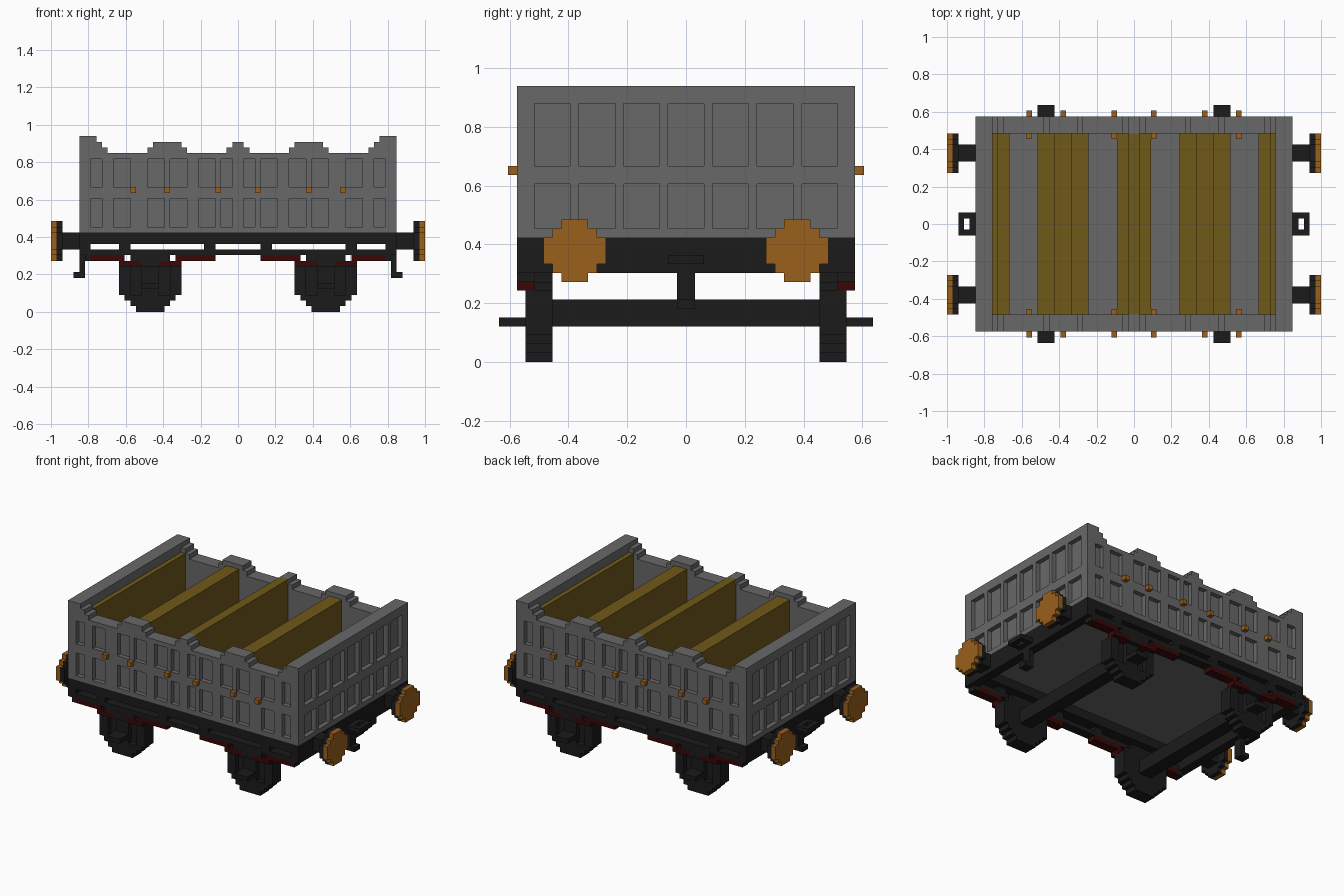
import bpy, bmesh
from mathutils import Matrix, Vector

if "Cube" in bpy.data.objects:
    bpy.data.objects.remove(bpy.data.objects["Cube"], do_unlink=True)

U = 2 / 66  # one block


def material(name, rgb):
    m = bpy.data.materials.new(name)
    m.use_nodes = True
    color = (*rgb, 1)
    m.diffuse_color = color
    m.node_tree.nodes["Principled BSDF"].inputs["Base Color"].default_value = color
    return m


GREY = material("body grey", (0.14, 0.14, 0.14))
WOOD = material("seat brown", (0.16, 0.1, 0.01))
BRASS = material("brass orange", (0.32, 0.117, 0.011))
BLACK = material("chassis black", (0.011, 0.011, 0.011))
RED = material("spring red", (0.042, 0.002, 0.002))


def blocks(name, mat, boxes, mirror=""):
    """One object from boxes (x0, x1, y0, y1, z0, z1) in block units."""
    bm = bmesh.new()
    for x0, x1, y0, y1, z0, z1 in boxes:
        size = Vector((x1 - x0, y1 - y0, z1 - z0)) * U
        mid = Vector((x0 + x1, y0 + y1, z0 + z1)) * U / 2
        bmesh.ops.create_cube(bm, size=1, matrix=Matrix.Translation(mid) @ Matrix.Diagonal((*size, 1)))
    me = bpy.data.meshes.new(name)
    bm.to_mesh(me)
    bm.free()
    me.materials.append(mat)
    ob = bpy.data.objects.new(name, me)
    bpy.context.collection.objects.link(ob)
    if mirror:
        mod = ob.modifiers.new("mirror", "MIRROR")
        mod.use_axis = ["x" in mirror, "y" in mirror, False]
        mod.use_mirror_merge = False
    return ob


def lattice(half, windows, rails):
    """Rectangles (a0, a1, z0, z1) left around two rows of recessed panels."""
    out, start = [], -half
    for a, b in windows:
        out.append((start, a, rails[0][0], rails[-1][1]))
        out += [(a, b, z0, z1) for z0, z1 in rails]
        start = b
    out.append((start, half, rails[0][0], rails[-1][1]))
    return out


def disc(half_widths, center, z0):
    """Rows (a0, a1, z0, z1) of a stepped round disc."""
    return [(center - h, center + h, z0 + i, z0 + i + 1) for i, h in enumerate(half_widths)]


# Side walls: core, raised panel framing and stepped top edge
right_half = [(1, 3), (4, 7), (9, 12), (13, 16), (19, 22), (24, 26)]
windows = [(-b, -a) for a, b in reversed(right_half)] + right_half
side = [(-27, 27, 16, 18, 14, 28)]
side += [(a, b, 18, 19, c, d) for a, b, c, d in lattice(28, windows, [(14, 15), (20, 22), (27, 28)])]
side += [(-2, 2, 16, 19, 28, 29), (-1, 1, 16, 19, 29, 30)]
for s in (-12.5, 12.5):
    side += [(s - 3.5, s + 3.5, 16, 19, 28, 29), (s - 2.5, s + 2.5, 16, 19, 29, 30)]
for s in (-1, 1):
    for x, z in ((23, 28), (24, 29)):
        a, b = sorted((s * x, s * 25))
        side.append((a, b, 16, 19, z, z + 1))
blocks("side_walls", GREY, side, "y")

# End walls
end_windows = [(c - 2, c + 2) for c in range(-15, 16, 5)]
end = [(25, 27, -16, 16, 14, 28), (25, 27, -19, 19, 28, 31)]
end += [(27, 28, a, b, c, d) for a, b, c, d in lattice(19, end_windows, [(14, 15), (20, 22), (29, 31)])]
blocks("end_walls", GREY, end, "x")

# Floor, seats and seat backs
blocks("floor", GREY, [(-26, 26, -17, 17, 14, 15)])
blocks("seat_backs", WOOD, [(24, 25, -16, 16, 15, 29), (11, 14, -16, 16, 15, 29), (0, 1, -16, 16, 15, 30)], "x")
blocks("seats", WOOD, [(22, 24, -16, 16, 15, 20), (8, 11, -16, 16, 15, 20),
                       (14, 17, -16, 16, 15, 20), (1, 3, -16, 16, 15, 20)], "x")

# Door knobs, through the wall
blocks("door_knobs", BRASS, [(x, x + 1, y, y + 1, 21, 22) for x in (3, 12, 18) for y in (15, 19)], "xy")

# Chassis frame with side rails, struts and lower rail
blocks("chassis_frame", BLACK, [
    (-28, 28, 16, 19, 12, 14), (-27, 27, 17, 19, 10, 11)]
    + [(x, x + 2, 17, 19, 11, 12) for x in (-21, -6, 4, 19)], "y")
blocks("headstocks", BLACK, [(26, 28, -19, 19, 10, 14)], "x")

# Leaf springs with their clasps and hangers
blocks("leaf_springs", RED, [(20, 26, 17, 19, 9, 10), (4, 11, 17, 19, 9, 10),
                             (10, 14, 17, 19, 8, 9), (17, 21, 17, 19, 8, 9)], "xy")
blocks("spring_hangers", BLACK, [(26, 27, 17, 19, 9, 10), (12, 19, 15, 19, 9, 10), (14, 17, 17, 19, 8, 9)], "xy")

# Wheels: disc, raised rim and hub column
wheel = disc([2.5, 3.5, 4.5] + [5.5] * 5 + [4.5], 15.5, 0)
parts = [(a, b, 15, 17, c, d) for a, b, c, d in wheel]
for a, b, c, d in wheel:
    if 2 < c < 8:
        parts += [(a, a + 2, 17, 18, c, d), (b - 2, b, 17, 18, c, d), (14, 17, 17, 18, c, d)]
    else:
        parts.append((a, b, 17, 18, c, d))
blocks("wheels", BLACK, parts, "xy")

# Axles and axle boxes
blocks("axles", BLACK, [(14, 17, -15, 15, 4, 7)], "x")
blocks("axle_boxes", BLACK, [(14, 17, 18, 21, 4, 5)], "xy")

# Buffers
head = disc([1.5, 2.5, 3.5, 3.5, 3.5, 2.5, 1.5], 12.5, 9)
blocks("buffer_shafts", BLACK, [(28, 31, 11, 14, 11, 14)], "xy")
blocks("buffer_backs", BLACK, [(31, 32, a, b, c, d) for a, b, c, d in head], "xy")
blocks("buffer_faces", BRASS, [(32, 33, a, b, c, d) for a, b, c, d in head], "xy")

# Coupling ring and hanging hook
blocks("coupling_rings", BLACK, [(28, 29, -2, 2, 11, 12), (30, 31, -2, 2, 11, 12),
                                 (29, 30, -2, -1, 11, 12), (29, 30, 1, 2, 11, 12)], "x")
blocks("coupling_hooks", BLACK, [(27, 28, -1, 1, 6, 10), (28, 29, -1, 1, 6, 7)], "x")
